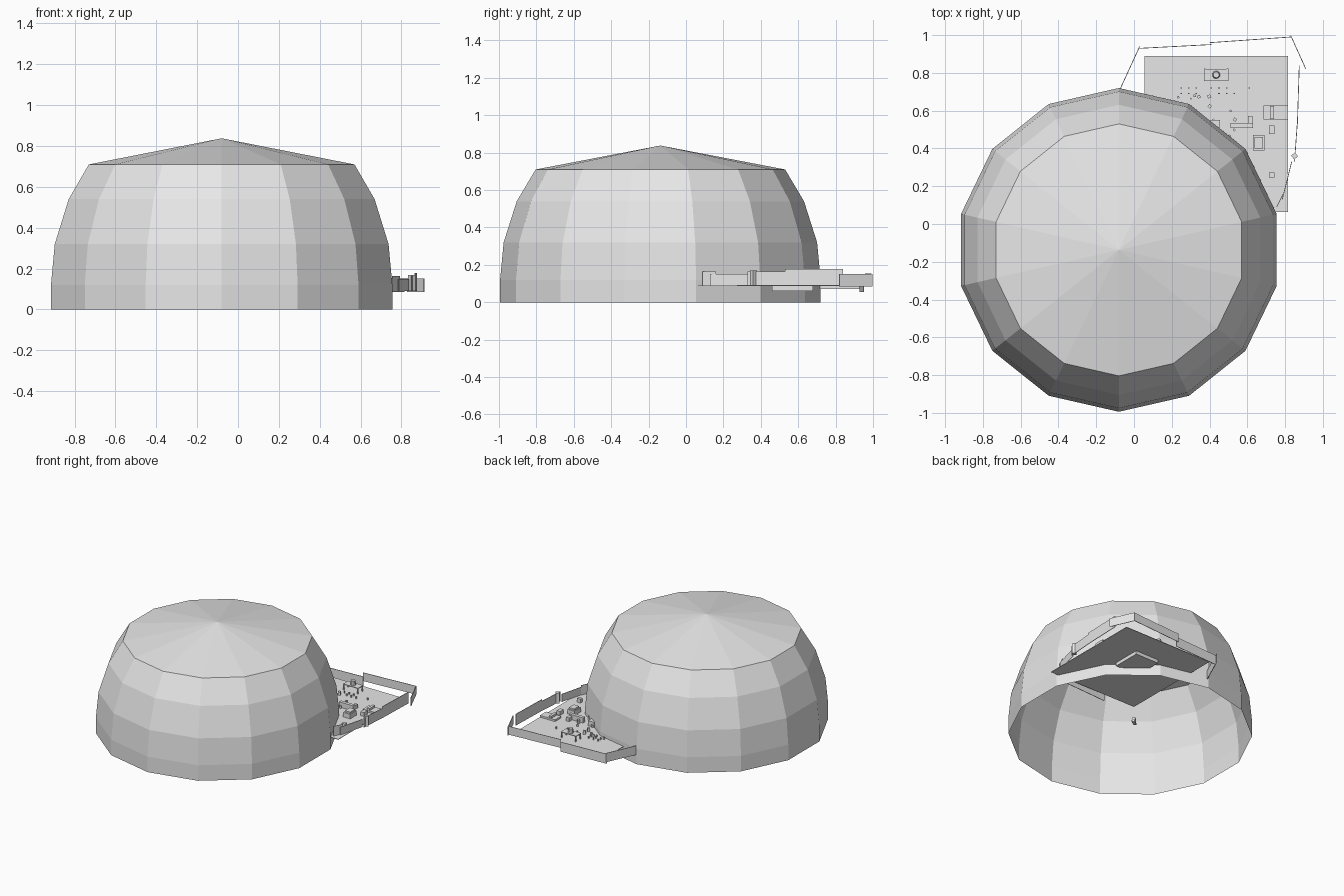
import bpy, bmesh, math, random
from mathutils import Vector, Matrix

if "Cube" in bpy.data.objects:
    bpy.data.objects.remove(bpy.data.objects["Cube"], do_unlink=True)

GREY = (0.8, 0.8, 0.8, 1)
grey = bpy.data.materials.new("plain_grey")
grey.use_nodes = True
grey.diffuse_color = GREY
grey.node_tree.nodes["Principled BSDF"].inputs["Base Color"].default_value = GREY

FLOOR = 0.09


def finish(name, bm):
    mesh = bpy.data.meshes.new(name)
    bm.to_mesh(mesh)
    bm.free()
    mesh.materials.append(grey)
    ob = bpy.data.objects.new(name, mesh)
    bpy.context.collection.objects.link(ob)
    return ob


def add_box(bm, x, y, z, sx, sy, sz, turn=0):
    """Box centred on x, y and standing on z."""
    m = (Matrix.Translation((x, y, z + sz / 2)) @ Matrix.Rotation(turn, 4, "Z")
         @ Matrix.Diagonal((sx, sy, sz, 1)))
    bmesh.ops.create_cube(bm, size=1, matrix=m)


def box(name, *args):
    bm = bmesh.new()
    add_box(bm, *args)
    return finish(name, bm)


def panel(name, a, b, low, high):
    """Thin upright fence sheet between two ground points."""
    d = Vector(b) - Vector(a)
    mid = (Vector(a) + Vector(b)) / 2
    return box(name, mid.x, mid.y, low, d.length, 0.004, high - low,
               math.atan2(d.y, d.x))


# Dome: open underneath, faceted, with a shallow cone on top
SIDES = 14
bm = bmesh.new()
rings = []
for r, z in [(0.857, 0), (0.857, 0.12), (0.838, 0.32), (0.768, 0.54), (0.667, 0.71)]:
    ring = []
    for i in range(SIDES):
        a = math.pi / 2 + math.tau * i / SIDES
        ring.append(bm.verts.new((-0.08 + r * math.cos(a), -0.137 + r * math.sin(a), z)))
    rings.append(ring)
apex = bm.verts.new((-0.08, -0.137, 0.838))
for i in range(SIDES):
    j = (i + 1) % SIDES
    for low, high in zip(rings, rings[1:]):
        bm.faces.new((low[i], low[j], high[j], high[i]))
    bm.faces.new((rings[-1][i], rings[-1][j], apex))
finish("dome", bm)

# Ground plate that runs through the dome wall
box("ground_plate", 0.435, 0.477, FLOOR - 0.004, 0.76, 0.825, 0.004)

# Fence around the plate
panel("fence_right_end", (0.755, 0.09), (0.79, 0.16), 0.09, 0.165)
panel("fence_right_front", (0.785, 0.13), (0.835, 0.33), 0.09, 0.15)
panel("fence_right_middle", (0.85, 0.33), (0.865, 0.54), 0.09, 0.165)
panel("fence_right_back", (0.865, 0.53), (0.875, 0.84), 0.09, 0.178)
panel("fence_corner", (0.91, 0.82), (0.83, 0.997), 0.085, 0.152)
panel("fence_back_right", (0.83, 0.99), (0.40, 0.96), 0.09, 0.155)
panel("fence_back_left", (0.41, 0.95), (0.03, 0.93), 0.055, 0.13)
panel("fence_left", (0.03, 0.94), (-0.08, 0.70), 0.07, 0.14)
panel("fence_front", (0.30, 0.03), (0.66, 0.05), 0.06, 0.12)
box("fence_post", 0.85, 0.36, 0.09, 0.026, 0.026, 0.08, 0.7)

# Tower: frame with four legs and a round tank
bm = bmesh.new()
for sx in (-1, 1):
    for sy in (-1, 1):
        add_box(bm, 0.435 + sx * 0.06, 0.79 + sy * 0.028, FLOOR, 0.008, 0.008, 0.045)
add_box(bm, 0.435, 0.79, FLOOR + 0.04, 0.13, 0.06, 0.006)
bmesh.ops.create_cone(bm, segments=10, radius1=0.022, radius2=0.016, depth=0.04,
                      cap_ends=True, matrix=Matrix.Translation((0.435, 0.79, FLOOR + 0.06)))
finish("tower", bm)

# Buildings
bm = bmesh.new()
add_box(bm, 0.57, 0.522, FLOOR, 0.12, 0.025, 0.04)
add_box(bm, 0.615, 0.55, FLOOR, 0.025, 0.045, 0.03)
finish("angled_building", bm)
bm = bmesh.new()
add_box(bm, 0.66, 0.43, FLOOR, 0.06, 0.08, 0.035)
add_box(bm, 0.66, 0.43, FLOOR + 0.035, 0.045, 0.06, 0.012)
finish("square_building", bm)
bm = bmesh.new()
add_box(bm, 0.75, 0.59, FLOOR, 0.13, 0.075, 0.014)
add_box(bm, 0.73, 0.59, FLOOR, 0.02, 0.07, 0.03)
finish("yard", bm)
box("back_shed", 0.73, 0.50, FLOOR, 0.03, 0.045, 0.03)
box("front_shed", 0.73, 0.26, FLOOR, 0.03, 0.025, 0.03)
box("wall_shed", 0.43, 0.53, FLOOR, 0.05, 0.04, 0.04)
box("under_beam", 0.45, 0.57, 0.06, 0.2, 0.22, 0.03)

# Rows of small posts and scattered crates
random.seed(4)
bm = bmesh.new()
for i in range(10):
    for y in (0.69, 0.72):
        if random.random() < 0.6:
            add_box(bm, 0.25 + i * 0.04, y, FLOOR, 0.008, 0.006, 0.018)
finish("post_rows", bm)
bm = bmesh.new()
for i in range(30):
    s = random.uniform(0.008, 0.018)
    add_box(bm, random.uniform(0.2, 0.55), random.uniform(0.2, 0.68), FLOOR,
            s, s, s * 1.6, random.random())
finish("crates", bm)

# Small lone prop inside the dome
bm = bmesh.new()
add_box(bm, 0, 0, 0.002, 0.05, 0.02, 0.015, 0.6)
add_box(bm, 0, 0, 0.015, 0.02, 0.02, 0.03, 0.6)
finish("lone_prop", bm)
